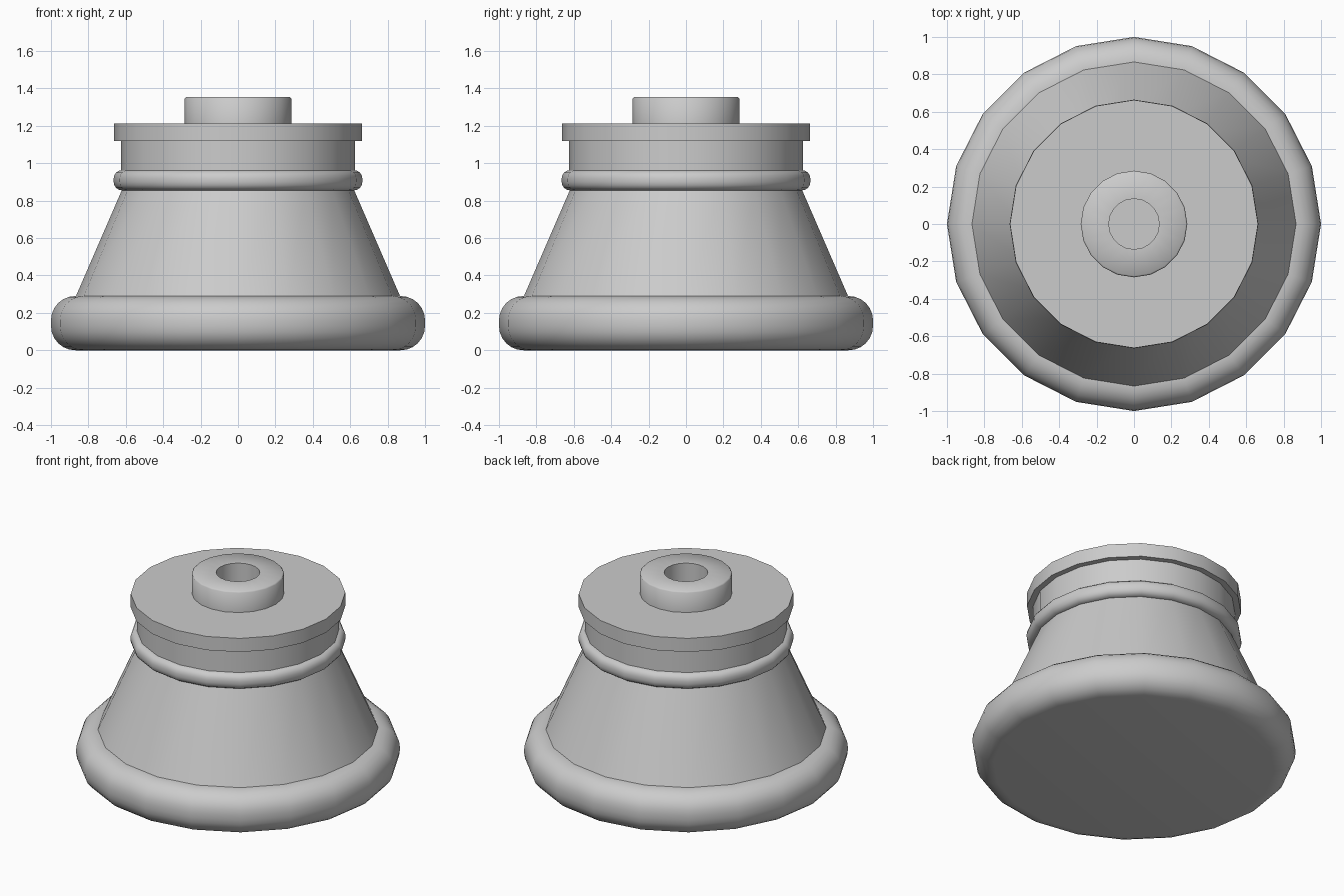
import bpy, bmesh, math

if "Cube" in bpy.data.objects:
    bpy.data.objects.remove(bpy.data.objects["Cube"])


def lathe(name, profile, sides=20, angle=40):
    """Revolve (radius, height) points around z; zero radius makes a pole."""
    bm = bmesh.new()
    rings = []
    for r, z in profile:
        if r == 0:
            rings.append([bm.verts.new((0, 0, z))] * sides)
        else:
            rings.append([bm.verts.new((r * math.cos(math.tau * i / sides),
                                        r * math.sin(math.tau * i / sides), z))
                          for i in range(sides)])
    for a, b in zip(rings, rings[1:]):
        for i in range(sides):
            j = (i + 1) % sides
            quad = list(dict.fromkeys((a[i], a[j], b[j], b[i])))
            bm.faces.new(quad)
    bmesh.ops.recalc_face_normals(bm, faces=bm.faces[:])
    mesh = bpy.data.meshes.new(name)
    bm.to_mesh(mesh)
    bm.free()
    ob = bpy.data.objects.new(name, mesh)
    bpy.context.collection.objects.link(ob)
    bpy.ops.object.select_all(action='DESELECT')
    ob.select_set(True)
    bpy.context.view_layer.objects.active = ob
    bpy.ops.object.shade_smooth_by_angle(angle=math.radians(angle))
    return ob


def rounded_rim(radius, z0, z1, c, steps=6):
    """Outer edge with both corners rounded by radius c."""
    pts = []
    for zc, start in ((z0 + c, -90), (z1 - c, 0)):
        for k in range(steps + 1):
            t = math.radians(start + 90 * k / steps)
            pts.append((radius - c + c * math.cos(t), zc + c * math.sin(t)))
    return pts


# Rounded foot
lathe("base", [(0, 0)] + rounded_rim(1.0, 0, 0.29, 0.13) + [(0, 0.29)])

# Tapered body and straight neck
lathe("body", [(0, 0.27), (0.875, 0.27), (0.615, 0.87), (0, 0.87)])
lathe("neck", [(0, 0.86), (0.625, 0.86), (0.625, 1.13), (0, 1.13)])

# Rounded collar ring
lathe("collar", [(0.55, 0.855)] + rounded_rim(0.665, 0.855, 0.963, 0.045, 4)
      + [(0.55, 0.963), (0.55, 0.855)])

# Flat top plate
lathe("top_plate", [(0, 1.12), (0.663, 1.12), (0.663, 1.213), (0, 1.213)])

# Central boss with a round socket
lathe("boss", [(0, 1.2), (0.285, 1.2), (0.285, 1.347), (0.277, 1.355),
               (0.135, 1.355), (0.135, 1.215), (0, 1.215)], 20, 50)
